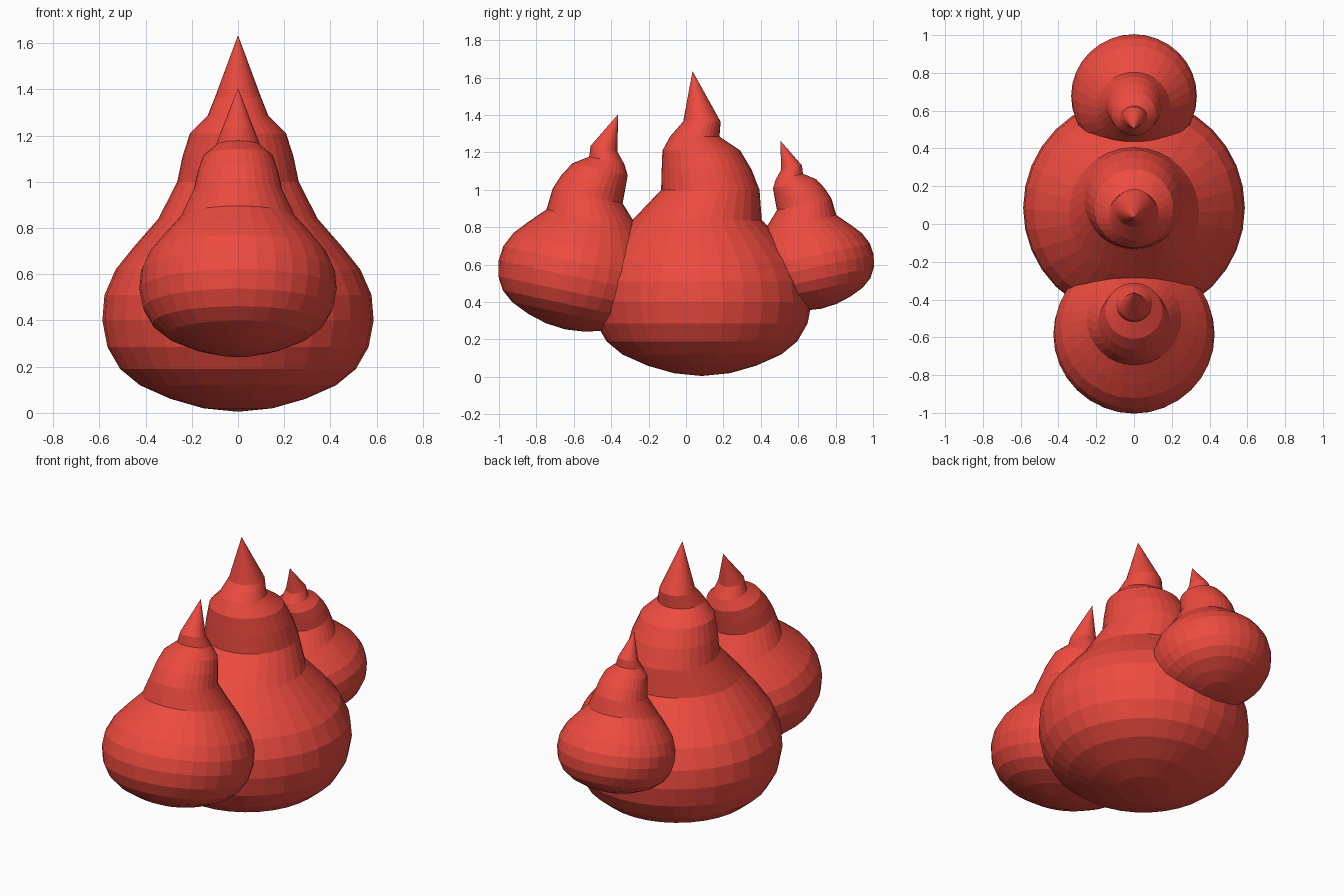
import bpy, bmesh, math
from mathutils import Matrix

if "Cube" in bpy.data.objects:
    bpy.data.objects.remove(bpy.data.objects["Cube"])

SIDES = 32
# (z, radius, y offset of the ring centre from the base point)
RINGS = [
    (0.02, 0.15, 0.0), (0.06, 0.29, 0.0), (0.12, 0.425, 0.0),
    (0.19, 0.51, 0.0), (0.285, 0.565, 0.0), (0.40, 0.587, 0.0),
    (0.51, 0.578, -0.003), (0.62, 0.53, -0.008), (0.72, 0.45, -0.015),
    (0.84, 0.345, -0.025), (1.0, 0.263, 0.045), (1.11, 0.24, 0.025),
    (1.21, 0.208, -0.003), (1.285, 0.132, -0.038), (1.365, 0.10, 0.0),
]
TIP = (1.635, -0.05)

red = bpy.data.materials.new("red")
red.diffuse_color = (0.85, 0.07, 0.05, 1)
red.use_nodes = True
red.node_tree.nodes["Principled BSDF"].inputs["Base Color"].default_value = red.diffuse_color


def flame(name, base, size, turn, lean):
    """Lofted teardrop with shifted rings, closed by a pole and a pointed tip."""
    bm = bmesh.new()
    loops = []
    for z, r, off in RINGS:
        loops.append([bm.verts.new((r * math.cos(a), off + r * math.sin(a), z))
                      for a in (2 * math.pi * i / SIDES for i in range(SIDES))])
    bottom = bm.verts.new((0, 0, 0.005))
    tip = bm.verts.new((0, TIP[1], TIP[0]))
    for i in range(SIDES):
        j = (i + 1) % SIDES
        bm.faces.new((bottom, loops[0][j], loops[0][i]))
        bm.faces.new((loops[-1][i], loops[-1][j], tip))
        for lo, hi in zip(loops, loops[1:]):
            bm.faces.new((lo[i], lo[j], hi[j], hi[i]))
    bm.transform(Matrix.Translation(base)
                 @ Matrix.Rotation(math.radians(lean), 4, 'X')
                 @ Matrix.Rotation(math.radians(turn), 4, 'Z')
                 @ Matrix.Scale(size, 4))
    mesh = bpy.data.meshes.new(name)
    bm.to_mesh(mesh)
    bm.free()
    mesh.materials.append(red)
    bpy.context.collection.objects.link(bpy.data.objects.new(name, mesh))


# Large middle tuft, then the two smaller tufts leaning in towards it
flame("middle_tuft", (0, 0.085, 0), 1.0, 0, 0)
flame("front_tuft", (0, -0.645, 0.25), 0.727, 180, -12)
flame("back_tuft", (0, 0.725, 0.362), 0.567, 0, 12)
